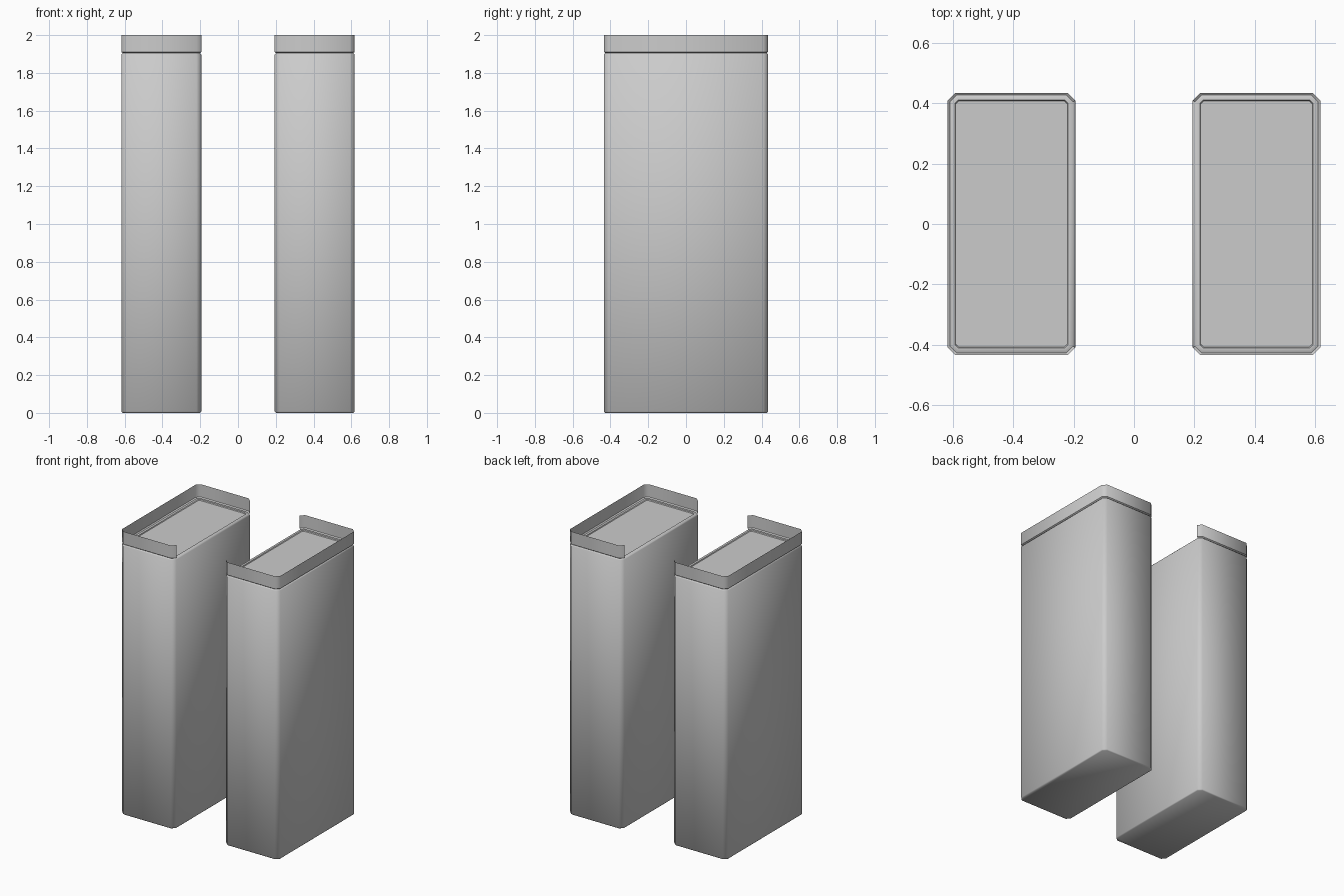
import bpy, bmesh

if "Cube" in bpy.data.objects:
    bpy.data.objects.remove(bpy.data.objects["Cube"])

CX, HX, HY, CH = 0.406, 0.212, 0.435, 0.026   # block centre, half sizes, corner chamfer


def ring(bm, inset, z):
    """Chamfered rectangle, starting and ending beside the inner (-x) face."""
    a, b, c = HX - inset, HY - inset, max(CH - inset * 0.6, 0.008)
    pts = [(-a, -b + c), (-a + c, -b), (a - c, -b), (a, -b + c),
           (a, b - c), (a - c, b), (-a + c, b), (-a, b - c)]
    return [bm.verts.new((CX + x, y, z)) for x, y in pts]


def loft(bm, profile, closed):
    rings = [ring(bm, i, z) for i, z in profile]
    n = len(rings[0])
    for lo, hi in zip(rings, rings[1:]):
        for k in range(n if closed else n - 1):
            j = (k + 1) % n
            bm.faces.new((lo[k], lo[j], hi[j], hi[k]))
    return rings


def finish(bm, name):
    bm.normal_update()
    me = bpy.data.meshes.new(name)
    bm.to_mesh(me)
    bm.free()
    ob = bpy.data.objects.new(name, me)
    bpy.context.collection.objects.link(ob)
    ob.modifiers.new("mirror", 'MIRROR').use_mirror_merge = False
    bpy.ops.object.select_all(action='DESELECT')
    ob.select_set(True)
    bpy.context.view_layer.objects.active = ob
    bpy.ops.object.shade_smooth_by_angle(angle=0.82)


# tall bodies: softened bottom and top edges, shallow recessed top panel
bm = bmesh.new()
rings = loft(bm, [(0.007, 0), (0, 0.007), (0, 1.897), (0.008, 1.905),
                  (0.024, 1.905), (0.027, 1.899)], True)
bm.faces.new(rings[0][::-1])
bm.faces.new(rings[-1])
finish(bm, "tall_body")

# thin upright rim, open on the inner side
bm = bmesh.new()
loft(bm, [(0.008, 1.905), (0, 1.911), (0, 2.0)], False)
finish(bm, "top_rim")
